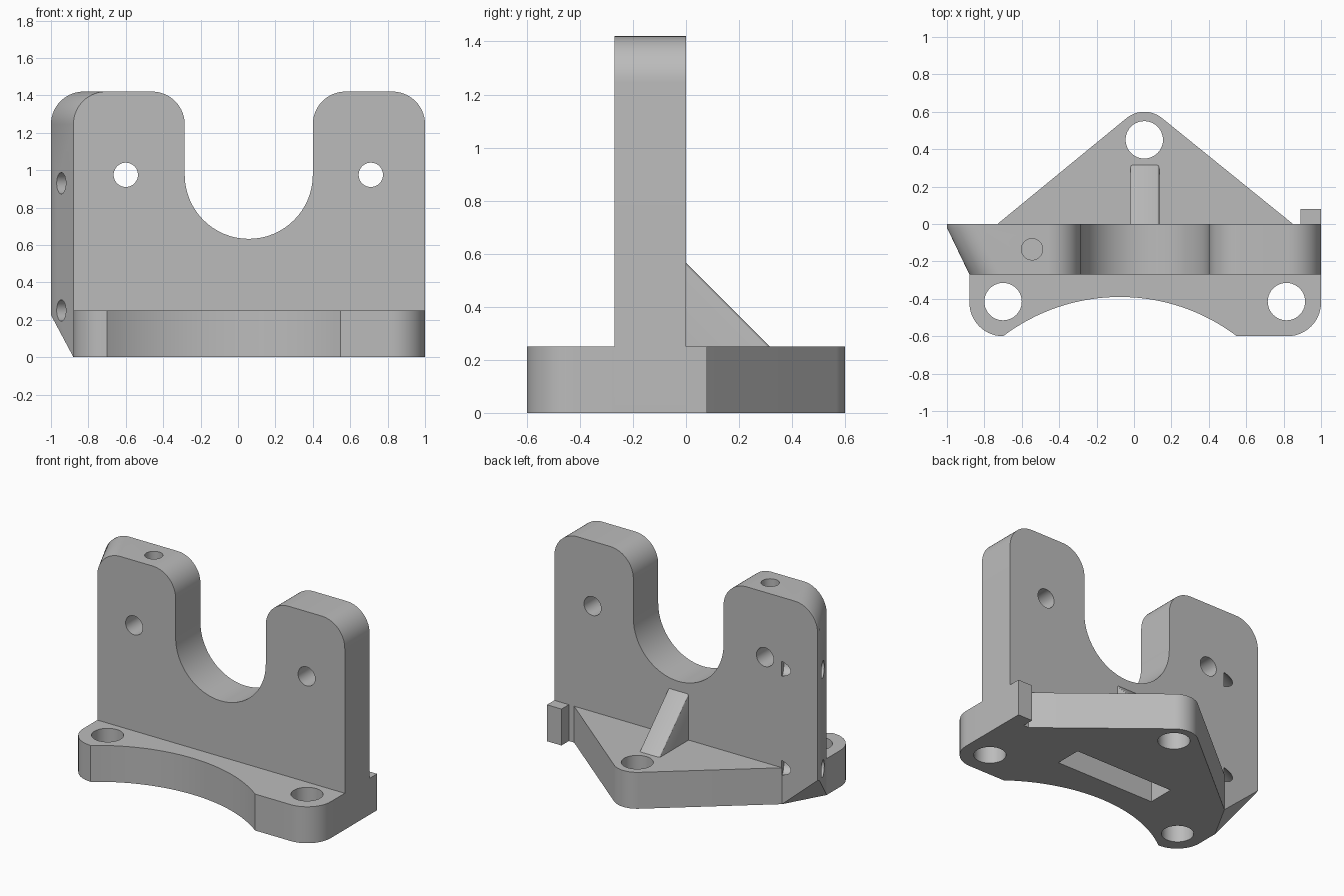
import bpy, bmesh
from math import cos, sin, radians
from mathutils import Vector

cube = bpy.data.objects.get("Cube")
if cube:
    bpy.data.objects.remove(cube, do_unlink=True)

grey = bpy.data.materials.new("plain grey")
grey.use_nodes = True
colour = (0.5, 0.5, 0.5, 1)
grey.diffuse_color = colour
grey.node_tree.nodes["Principled BSDF"].inputs["Base Color"].default_value = colour

FRONT = -0.27    # front face of the upright plate; its back face is y = 0
FOOT = 0.25      # thickness of the feet
MID = FRONT / 2  # middle of the plate thickness


def arc(cx, cy, r, start, end, n=14):
    angles = [radians(start + (end - start) * i / n) for i in range(n + 1)]
    return [(cx + r * cos(a), cy + r * sin(a)) for a in angles]


def finish(name, bm):
    bmesh.ops.recalc_face_normals(bm, faces=bm.faces)
    mesh = bpy.data.meshes.new(name)
    bm.to_mesh(mesh)
    bm.free()
    mesh.materials.append(grey)
    obj = bpy.data.objects.new(name, mesh)
    bpy.context.collection.objects.link(obj)
    return obj


def loft(rings):
    """Closed solid through matching rings of points."""
    bm = bmesh.new()
    loops = [[bm.verts.new(p) for p in ring] for ring in rings]
    n = len(loops[0])
    for a, b in zip(loops, loops[1:]):
        for i in range(n):
            j = (i + 1) % n
            bm.faces.new((a[i], a[j], b[j], b[i]))
    bm.faces.new(loops[0])
    bm.faces.new(loops[-1])
    bmesh.ops.recalc_face_normals(bm, faces=bm.faces)
    return bm


def slab(name, outline, z0, z1):
    return finish(name, loft([[(x, y, z) for x, y in outline] for z in (z0, z1)]))


def box(name, x0, x1, y0, y1, z0, z1):
    return slab(name, [(x0, y0), (x1, y0), (x1, y1), (x0, y1)], z0, z1)


def rod(start, end, r):
    """Cylinder cutter between two points."""
    start, end = Vector(start), Vector(end)
    axis = end - start
    bm = bmesh.new()
    bmesh.ops.create_cone(bm, cap_ends=True, segments=40, radius1=r, radius2=r,
                          depth=axis.length)
    bm.transform(axis.to_track_quat('Z', 'Y').to_matrix().to_4x4())
    bmesh.ops.translate(bm, verts=bm.verts, vec=(start + end) / 2)
    return finish("cutter", bm)


def activate(obj):
    bpy.ops.object.select_all(action='DESELECT')
    obj.select_set(True)
    bpy.context.view_layer.objects.active = obj


def cut(obj, cutter):
    cutter.hide_render = True
    mod = obj.modifiers.new("cut", 'BOOLEAN')
    mod.operation = 'DIFFERENCE'
    mod.solver = 'EXACT'
    mod.object = cutter
    activate(obj)
    bpy.ops.object.modifier_apply(modifier=mod.name)
    bpy.data.objects.remove(cutter, do_unlink=True)


# Upright plate: two rounded ears around a U-shaped opening, slanted left edge
R, EAR = 0.175, 1.245
profile = [(-0.88, 0), (1, 0)]
profile += arc(0.825, EAR, R, 0, 90) + arc(0.575, EAR, R, 90, 180)
profile += arc(0.0575, 0.975, 0.3425, 0, -180, 32)
profile += arc(-0.46, EAR, R, 0, 90) + arc(-0.705, EAR, R, 90, 180)


def plate_ring(y, shift):
    return [(x - shift if x < -0.7 else x, y, z) for x, z in profile]


bm = loft([plate_ring(FRONT, 0), plate_ring(-0.02, 0.12), plate_ring(0, 0.12)])

# Sloping cut under the lower corner of the slanted edge
a, b, c = Vector((-0.88, FRONT, 0)), Vector((-0.73, 0, 0)), Vector((-1, 0, 0.235))
bmesh.ops.bisect_plane(bm, geom=bm.verts[:] + bm.edges[:] + bm.faces[:], dist=1e-4,
                       plane_co=a, plane_no=(b - a).cross(c - a).normalized(),
                       clear_inner=True)
bmesh.ops.holes_fill(bm, edges=[e for e in bm.edges if e.is_boundary], sides=0)
plate = finish("upright_plate", bm)

# Through holes in the ears, blind hole in the top
for x in (-0.6, 0.71):
    cut(plate, rod((x, -0.5, 0.975), (x, 0.2, 0.975), 0.065))
cut(plate, rod((-0.545, MID, 1.165), (-0.545, MID, 1.6), 0.057))

# Blind holes square to the slanted edge, breaking out at the back
inward = Vector((0.25, 0.12, 0)).normalized()
for z in (0.93, 0.25):
    mouth = Vector((-0.945, MID, z))
    cut(plate, rod(mouth - inward * 0.15, mouth + inward * 0.255, 0.057))

# Slot in the underside
cut(plate, box("cutter", -0.32, 0.43, -0.215, -0.03, -0.1, 0.2))

# Front foot with a shallow curved scoop and two bolt holes
outline = [(-0.88, FRONT)] + arc(-0.70, -0.42, 0.18, 180, 270)
outline += arc(-0.075, -1.425, 1.035, 127.1, 52.9, 32)[1:]
outline += arc(0.82, -0.42, 0.18, 270, 360) + [(1, FRONT)]
front_foot = slab("front_foot", outline, 0, FOOT)
for x in (-0.70, 0.815):
    cut(front_foot, rod((x, -0.415, -0.1), (x, -0.415, 0.4), 0.1))

# Triangular back foot with a rounded tip and one bolt hole
back_foot = slab("back_foot", [(-0.73, 0), (0.85, 0)] + arc(0.055, 0.45, 0.15, 51, 129),
                 0, FOOT)
cut(back_foot, rod((0.055, 0.45, -0.1), (0.055, 0.45, 0.4), 0.1))

# Small tab on the back of the plate
tab = box("back_tab", 0.89, 1, 0, 0.08, 0, FOOT)

# Sloping rib with softened upper edges
side = [(0, FOOT), (0.315, FOOT), (0, 0.565)]
bm = loft([[(x, y, z) for y, z in side] for x in (-0.02, 0.135)])
slope = max(bm.faces, key=lambda f: f.normal.y + f.normal.z)
edges = [e for e in slope.edges if abs(e.verts[0].co.x - e.verts[1].co.x) < 0.01]
bmesh.ops.bevel(bm, geom=edges, offset=0.012, segments=3, profile=0.5, affect='EDGES')
rib = finish("support_rib", bm)

for obj in (plate, front_foot, back_foot, tab, rib):
    activate(obj)
    bpy.ops.object.shade_smooth_by_angle(angle=radians(30))
